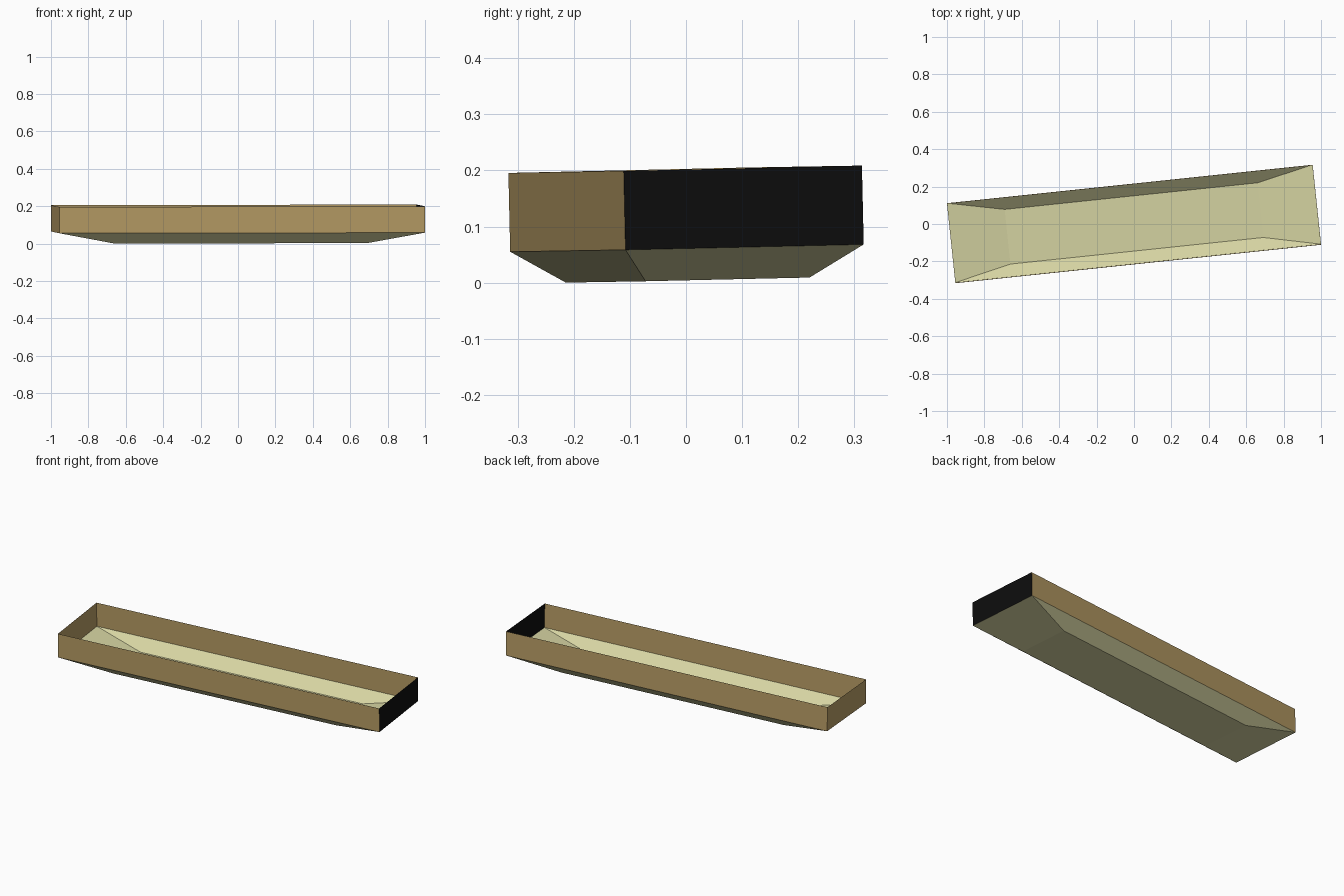
import bpy
import bmesh
from math import radians
from mathutils import Euler, Matrix, Vector

cube = bpy.data.objects.get("Cube")
if cube:
    bpy.data.objects.remove(cube)


def material(name, rgb):
    """Flat material from 0-255 sRGB values, converted to linear."""
    color = [((c / 255 + 0.055) / 1.055) ** 2.4 for c in rgb] + [1]
    mat = bpy.data.materials.new(name)
    mat.use_nodes = True
    mat.diffuse_color = color
    bsdf = mat.node_tree.nodes["Principled BSDF"]
    bsdf.inputs["Base Color"].default_value = color
    bsdf.inputs["Roughness"].default_value = 0.9
    return mat


brown = material("brown", (184, 157, 101))
cream = material("cream", (214, 212, 162))
black = material("black", (13, 13, 13))

# Slight turn and tilt shared by every part
pose = (Matrix.Translation((0, 0.003, 0.0046))
        @ Euler([radians(a) for a in (1.3, -0.1, 6)]).to_matrix().to_4x4())


def ring(half_length, half_width, z):
    """Rectangle corners, counter-clockwise from front at -x."""
    return [Vector((sx * half_length, sy * half_width, z))
            for sx, sy in ((-1, -1), (1, -1), (1, 1), (-1, 1))]


def side(lower, upper, i):
    j = (i + 1) % 4
    return [lower[i], lower[j], upper[j], upper[i]]


def sheet(name, faces, mat):
    bm = bmesh.new()
    for corners in faces:
        bm.faces.new([bm.verts.new(pose @ c) for c in corners])
    bmesh.ops.remove_doubles(bm, verts=bm.verts, dist=0.0001)
    mesh = bpy.data.meshes.new(name)
    bm.to_mesh(mesh)
    bm.free()
    mesh.materials.append(mat)
    bpy.context.collection.objects.link(bpy.data.objects.new(name, mesh))


base = ring(0.68, 0.147, 0)
edge = ring(0.983, 0.2135, 0.057)
rim = ring(0.983, 0.2135, 0.1975)

# Sunken floor with four sloping sides
sheet("sunken_floor", [base[::-1]] + [side(base, edge, i) for i in range(4)], cream)

# Thin upright walls, one end black
walls = (("front_wall", brown), ("left_end_wall", black),
         ("back_wall", brown), ("right_end_wall", brown))
for i, (name, mat) in enumerate(walls):
    sheet(name, [side(edge, rim, i)], mat)
